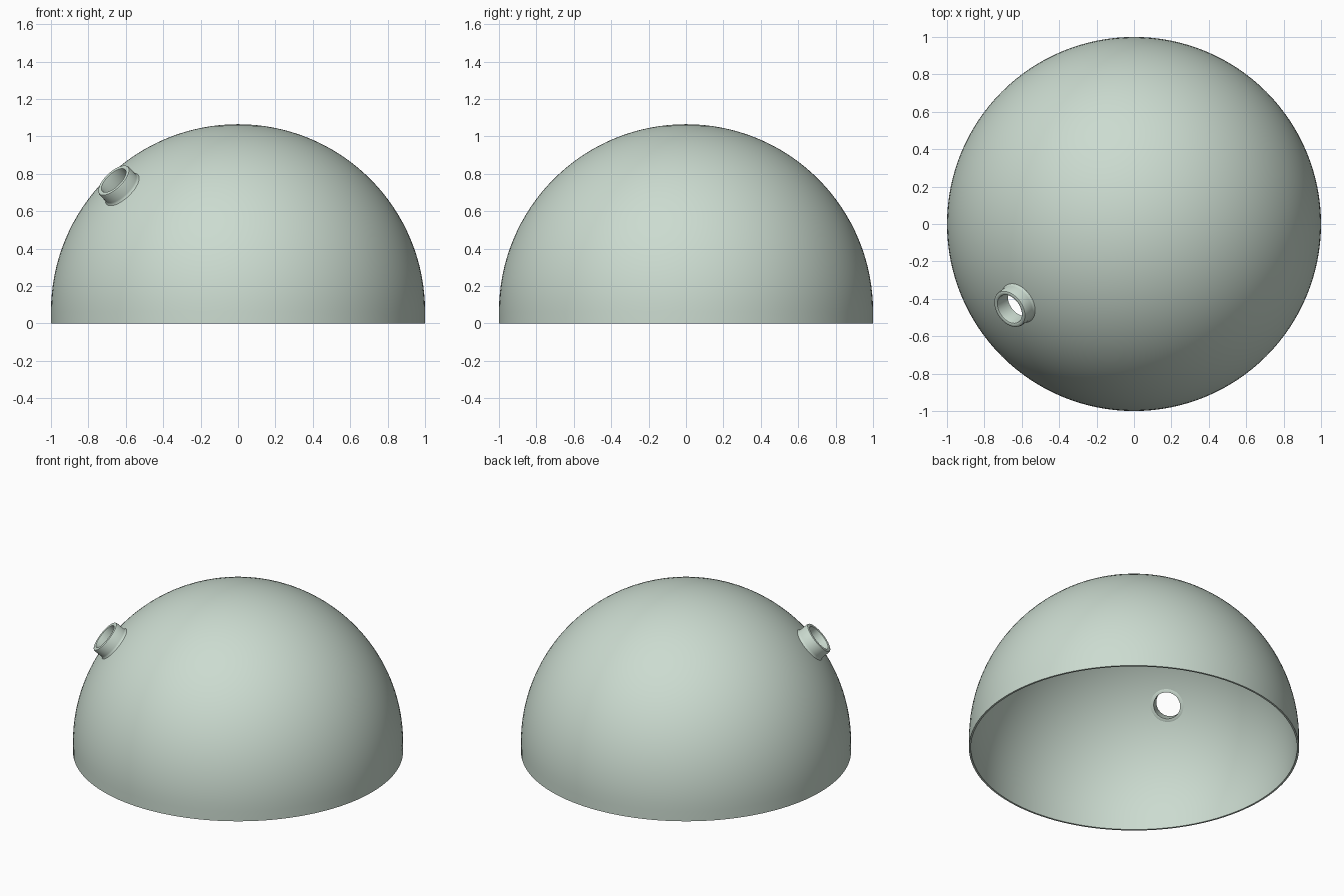
import bpy, math
from mathutils import Vector

if "Cube" in bpy.data.objects:
    bpy.data.objects.remove(bpy.data.objects["Cube"])

mat = bpy.data.materials.new("pale sage green")
mat.use_nodes = True
SAGE = (0.60, 0.71, 0.63, 1)
mat.diffuse_color = SAGE
mat.node_tree.nodes["Principled BSDF"].inputs["Base Color"].default_value = SAGE


def lathe(name, profile, steps, closed):
    """Spin (radius, height) points about z; points on the axis become poles."""
    verts, rings, faces = [], [], []
    for r, z in profile:
        count = steps if r > 1e-6 else 1
        rings.append([len(verts) + i % count for i in range(steps)])
        for i in range(count):
            a = math.tau * i / steps
            verts.append((r * math.cos(a), r * math.sin(a), z))
    pairs = list(zip(rings, rings[1:]))
    if closed:
        pairs.append((rings[-1], rings[0]))
    for low, high in pairs:
        for i in range(steps):
            j = (i + 1) % steps
            face = list(dict.fromkeys((low[i], low[j], high[j], high[i])))
            faces.append(face)
    mesh = bpy.data.meshes.new(name)
    mesh.from_pydata(verts, [], faces)
    mesh.materials.append(mat)
    obj = bpy.data.objects.new(name, mesh)
    bpy.context.collection.objects.link(obj)
    return obj


def arc(radius, steps):
    return [(radius * math.cos(t), CENTRE + radius * math.sin(t))
            for t in (math.pi / 2 * i / steps for i in range(steps))] + [(0, CENTRE + radius)]


def smooth(obj):
    bpy.ops.object.select_all(action="DESELECT")
    obj.select_set(True)
    bpy.context.view_layer.objects.active = obj
    bpy.ops.object.shade_smooth_by_angle(angle=math.radians(35))


CENTRE = 0.065
INNER = 0.988
axis = Vector((-0.665, -0.455, 0.70)).normalized()
turn = axis.to_track_quat("Z", "Y")

# Thin hollow dome with a short straight skirt
outer, inner = arc(1, 32), arc(INNER, 32)
dome = lathe("dome_shell", [(1, 0)] + outer, 128, False)
lining = lathe("inner_lining", [(0, 0)], 3, False)
bpy.data.objects.remove(lining)
dome_profile = list(reversed(inner)) + [(INNER, 0), (1, 0)] + outer
bpy.data.objects.remove(dome)
dome = lathe("dome_shell", dome_profile, 128, False)

# Round opening through the shell
cutter = lathe("opening_cutter", [(0, 0.8), (0.09, 0.8), (0.09, 1.2), (0, 1.2)], 48, False)
cutter.rotation_mode = "QUATERNION"
cutter.rotation_quaternion = turn
cutter.location = (0, 0, CENTRE)
cutter.hide_render = True
cutter.hide_set(True)
cut = dome.modifiers.new("opening", "BOOLEAN")
cut.object = cutter
cut.operation = "DIFFERENCE"
cut.solver = "EXACT"
bpy.context.view_layer.objects.active = dome
dome.select_set(True)
bpy.ops.object.modifier_apply(modifier=cut.name)
bpy.data.objects.remove(cutter)
smooth(dome)

# Short spout ring with a rounded lip and a soft flare at its foot
spout_profile = [(0.082, 0.980), (0.097, 0.980), (0.118, 0.990), (0.110, 0.999),
                 (0.108, 1.008), (0.108, 1.060), (0.105, 1.067), (0.099, 1.070),
                 (0.090, 1.070), (0.084, 1.067), (0.082, 1.060)]
spout = lathe("spout_ring", spout_profile, 48, True)
spout.rotation_mode = "QUATERNION"
spout.rotation_quaternion = turn
spout.location = (0, 0, CENTRE)
smooth(spout)
